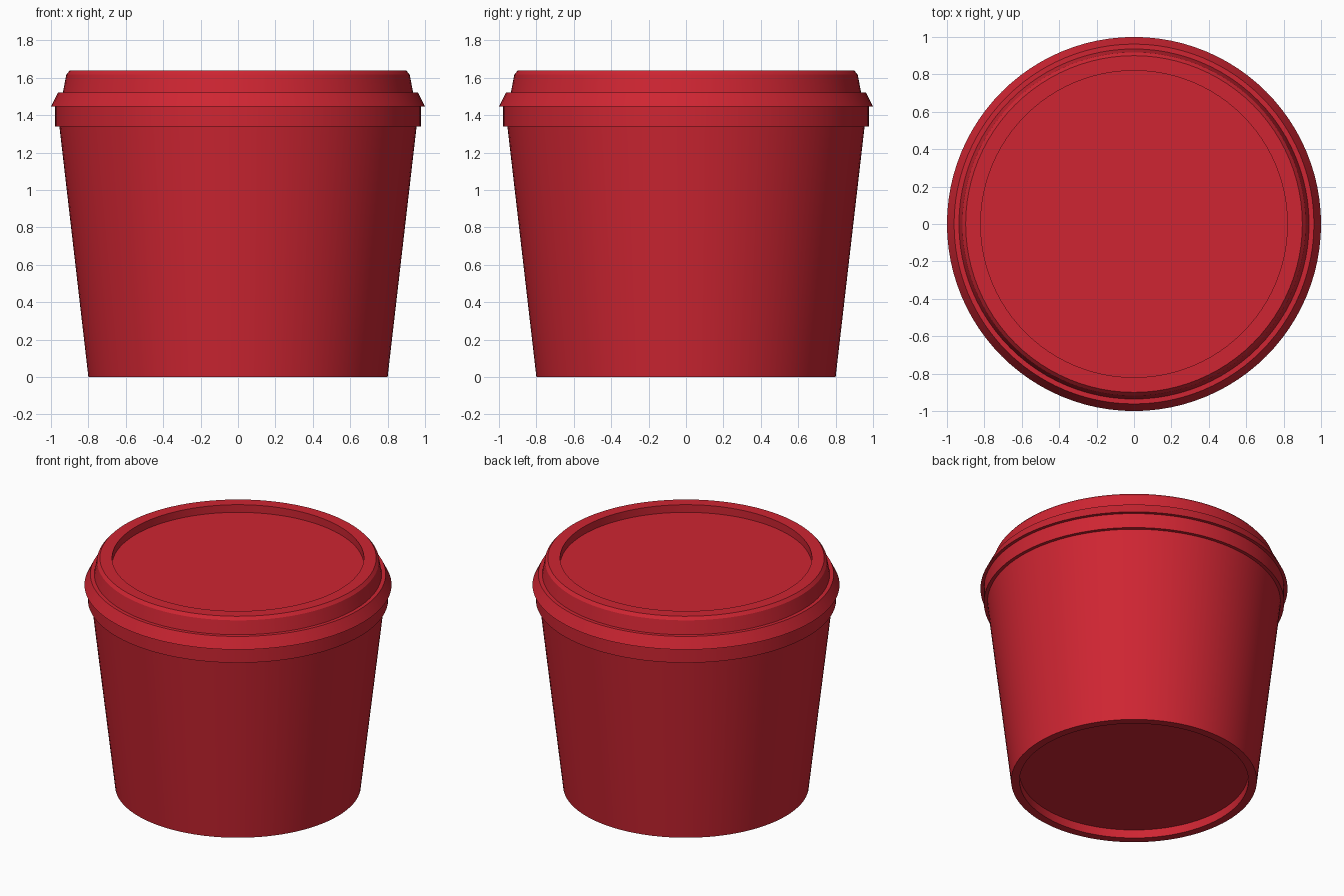
import bpy, bmesh, math

if "Cube" in bpy.data.objects:
    bpy.data.objects.remove(bpy.data.objects["Cube"])

SEGMENTS = 96

red = bpy.data.materials.new("red plastic")
red.diffuse_color = (0.62, 0.0185, 0.032, 1)
red.use_nodes = True
red.node_tree.nodes["Principled BSDF"].inputs["Base Color"].default_value = red.diffuse_color


def lathe(name, profile):
    """Spin an (r, z) profile, starting and ending on the axis, into a closed solid."""
    bm = bmesh.new()
    rings = []
    for r, z in profile:
        if r == 0:
            rings.append([bm.verts.new((0, 0, z))] * SEGMENTS)
        else:
            angles = [2 * math.pi * i / SEGMENTS for i in range(SEGMENTS)]
            rings.append([bm.verts.new((r * math.cos(a), r * math.sin(a), z)) for a in angles])
    for low, high in zip(rings, rings[1:]):
        for i in range(SEGMENTS):
            j = (i + 1) % SEGMENTS
            corners = dict.fromkeys((low[i], low[j], high[j], high[i]))
            bm.faces.new(list(corners))
    bmesh.ops.recalc_face_normals(bm, faces=bm.faces)
    mesh = bpy.data.meshes.new(name)
    bm.to_mesh(mesh)
    bm.free()
    mesh.materials.append(red)
    obj = bpy.data.objects.new(name, mesh)
    bpy.context.collection.objects.link(obj)
    bpy.ops.object.select_all(action='DESELECT')
    obj.select_set(True)
    bpy.context.view_layer.objects.active = obj
    bpy.ops.object.shade_smooth_by_angle(angle=math.radians(20))
    return obj


# Tapered tub: recessed base, foot ring, outer wall, collar, hollow inside
lathe("tub", [
    (0, 0.06), (0.745, 0.06), (0.745, 0), (0.80, 0),
    (0.955, 1.34), (0.978, 1.34), (0.978, 1.445),
    (0.92, 1.445), (0.77, 0.10), (0, 0.10),
])

# Snap-on lid: underside, flared skirt, ledge, raised rim, sunken panel
lathe("lid", [
    (0, 1.45), (0.91, 1.45), (0.92, 1.445), (1.0, 1.445),
    (0.962, 1.522), (0.936, 1.522), (0.918, 1.617), (0.90, 1.638),
    (0.82, 1.638), (0.82, 1.583), (0, 1.583),
])
